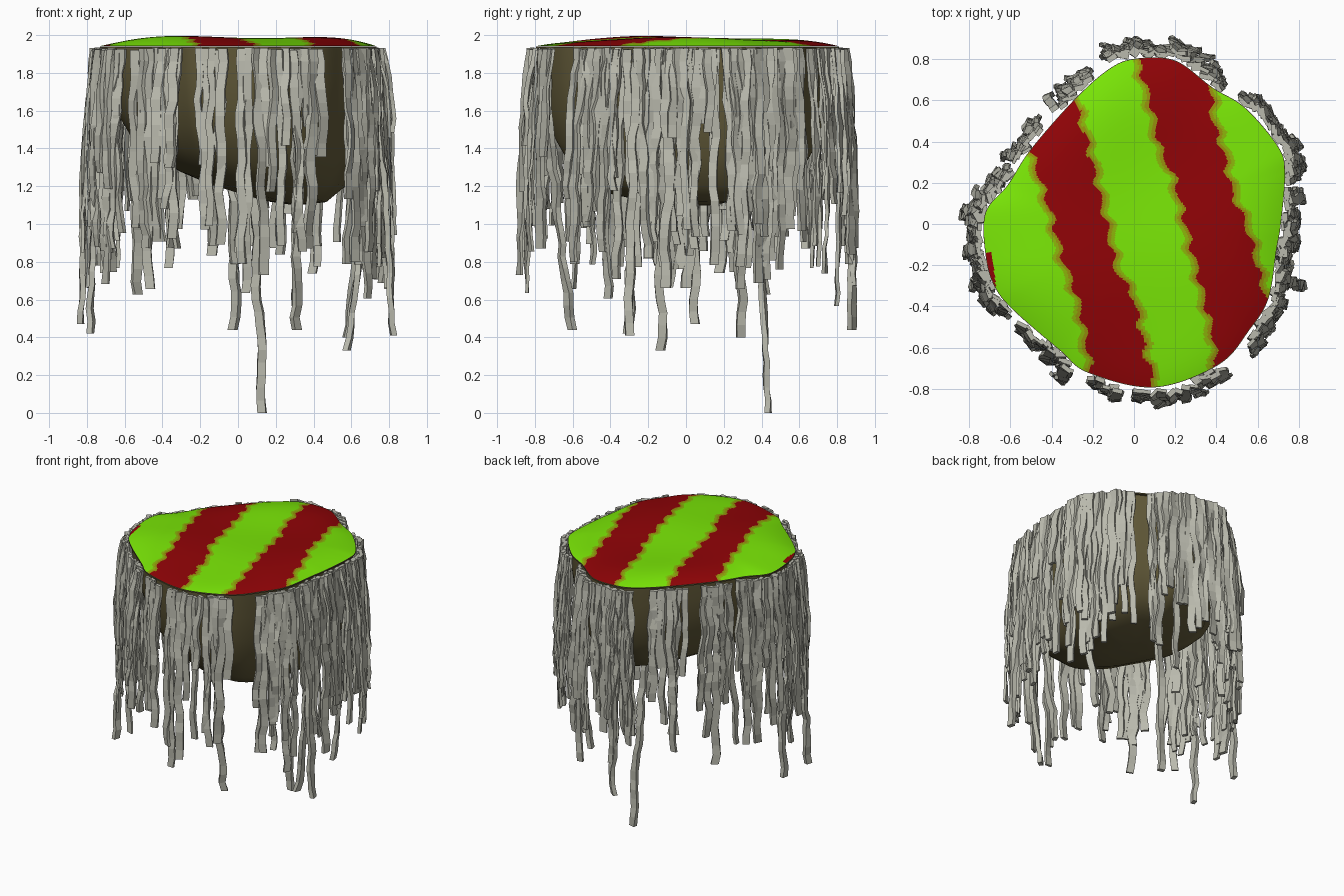
import bpy, bmesh, math, random
from mathutils import Vector

random.seed(11)
cube = bpy.data.objects.get("Cube")
if cube:
    bpy.data.objects.remove(cube, do_unlink=True)


def material(name, colour):
    m = bpy.data.materials.new(name)
    m.use_nodes = True
    m.diffuse_color = (*colour, 1)
    m.node_tree.nodes["Principled BSDF"].inputs["Base Color"].default_value = (*colour, 1)
    return m


GREEN = material("lime green", (0.2, 0.82, 0.002))
RED = material("deep red", (0.28, 0.001, 0.002))
LIME = material("yellow green", (0.26, 0.46, 0.003))
OLIVE = material("mustard", (0.31, 0.28, 0.004))
BARK = material("dark olive", (0.12, 0.1, 0.04))
GREY = material("pale grey", (0.49, 0.49, 0.42))


def finish(name, bm, mats, smooth=True):
    bmesh.ops.recalc_face_normals(bm, faces=bm.faces)
    mesh = bpy.data.meshes.new(name)
    bm.to_mesh(mesh)
    bm.free()
    for m in mats:
        mesh.materials.append(m)
    ob = bpy.data.objects.new(name, mesh)
    bpy.context.collection.objects.link(ob)
    if smooth:
        bpy.ops.object.select_all(action="DESELECT")
        ob.select_set(True)
        bpy.context.view_layer.objects.active = ob
        bpy.ops.object.shade_smooth_by_angle(angle=math.radians(50))
    return ob


def loft(bm, rings):
    """Bridge closed rings of points with quads."""
    loops = [[bm.verts.new(p) for p in ring] for ring in rings]
    n = len(loops[0])
    for a, b in zip(loops, loops[1:]):
        for i in range(n):
            j = (i + 1) % n
            bm.faces.new((a[i], a[j], b[j], b[i]))
    return loops


# Blobby outline shared by the lid, rim, body and fringe
KEYS = [Vector(p) for p in (
    (.71, 0), (.73, .24), (.70, .37), (.54, .56), (.38, .66), (.2, .79), (.01, .8),
    (-.12, .75), (-.29, .6), (-.5, .36), (-.61, .19), (-.72, .05), (-.715, -.17),
    (-.67, -.31), (-.58, -.42), (-.36, -.61), (-.22, -.72), (.1, -.79), (.41, -.68),
    (.56, -.51), (.65, -.36), (.69, -.12))]


def outline(u):
    """Smooth closed curve through the key points, u from zero to one."""
    f = (u % 1) * len(KEYS)
    i, t = int(f), f % 1
    a, b, c, d = (KEYS[(i + k) % len(KEYS)] for k in (-1, 0, 1, 2))
    return b + ((c - a) + ((2 * a - 5 * b + 4 * c - d) + (3 * (b - c) + d - a) * t) * t) * t / 2


OUT = [outline(i / 440) for i in range(440)]

# Striped lid: stripe borders run from front to back as (y, x) points
BORDERS = [
    [(-.75, -.2), (-.51, -.24), (-.36, -.27), (-.15, -.35), (.05, -.4), (.36, -.5), (.6, -.58)],
    [(-.8, .1), (-.61, .05), (-.36, 0), (-.22, -.09), (-.02, -.13), (.36, -.22), (.6, -.29), (.8, -.35)],
    [(-.7, .4), (-.56, .39), (-.31, .33), (.05, .24), (.22, .2), (.36, .13), (.56, .09), (.8, .02)],
    [(-.6, .72), (-.39, .65), (-.22, .6), (-.05, .56), (.17, .47), (.36, .43), (.5, .38), (.7, .37)]]


def border_x(points, y, k):
    y = min(max(y, points[0][0]), points[-1][0])
    for (y0, x0), (y1, x1) in zip(points, points[1:]):
        if y <= y1:
            x = x0 + (x1 - x0) * (y - y0) / (y1 - y0)
            return x + .014 * math.sin(y * 45 + k * 2) + .004 * math.sin(y * 83 + k)


def stripe(x, y):
    """Material slot: green, red, or the two blend bands beside the red."""
    if -.32 < y < -.14 and x < -.69 - .12 * (y + .14):
        return 1
    b = [border_x(p, y, k) for k, p in enumerate(BORDERS)]
    gap = min(max(b[0] - x, x - b[1]), max(b[2] - x, x - b[3]))
    return 1 if gap < 0 else 3 if gap < .018 else 2 if gap < .036 else 0


def lid_z(x, y, s):
    ripple = .008 * math.sin(6 * x + 4) + .006 * math.sin(7 * y - 2 * x + 3)
    return 1.942 + (1 - s ** 5) * (.044 + ripple)


bm = bmesh.new()
rings = [[(p.x * s, p.y * s, lid_z(p.x * s, p.y * s, s)) for p in OUT]
         for s in [k / 110 for k in range(110, 0, -1)]]
loops = loft(bm, rings)
bm.faces.new(loops[-1])
for f in bm.faces:
    c = f.calc_center_median()
    f.material_index = stripe(c.x, c.y)
finish("striped_lid", bm, [GREEN, RED, LIME, OLIVE])

# Thin dark rim under the lid
bm = bmesh.new()
loft(bm, [[(p.x * s, p.y * s, z) for p in OUT]
          for s, z in ((.97, 1.941), (1.004, 1.941), (1.004, 1.932), (.97, 1.932))])
finish("lid_rim", bm, [BARK])

# Bowl-shaped body, deeper towards one side
PROFILE = [(.98, 0), (.97, .2), (.94, .4), (.88, .6), (.78, .78), (.64, .9), (.42, .97), (.2, 1)]
bm = bmesh.new()
loops = loft(bm, [[(p.x * s, p.y * s, 1.935 - t * (.77 + .3 * p.x * s)) for p in OUT]
                  for s, t in PROFILE])
bm.faces.new(loops[-1])
finish("body", bm, [BARK])


# Fringe of crooked hanging strips
def add_strand(bm, top, end, width, depth):
    steps = max(4, int((top - end).length / .065))
    out = Vector((top.x, top.y, 0)).normalized()
    side = Vector((-out.y, out.x, 0))
    phase, twist = random.uniform(0, 6), random.uniform(-.45, .45)
    rate = random.uniform(.7, 1.5)
    rings = []
    for i in range(steps + 1):
        t = i / steps
        c = top.lerp(end, t)
        if i:
            c += side * (.008 * math.sin(i * rate + phase) + random.uniform(-.005, .005))
            c += out * (.018 * math.sin(math.pi * t) + random.uniform(-.006, .006))
        a = twist + .25 * math.sin(i * .6 + phase)
        u = (side * math.cos(a) + out * math.sin(a)) * width / 2
        v = (out * math.cos(a) - side * math.sin(a)) * depth / 2
        rings.append([c + u + v, c - u + v, c - u - v, c + u - v])
    loops = loft(bm, rings)
    bm.faces.new(loops[0])
    bm.faces.new(loops[-1])


GAPS = ((-52, 5), (-92, 2), (-109, 3), (-143, 3), (155, 3), (128, 4), (101, 3), (54, 4))
bm = bmesh.new()
COUNT = 220
for i in range(COUNT):
    u = (i + random.uniform(-.5, .5)) / COUNT
    p = outline(u)
    angle = math.degrees(math.atan2(p.y, p.x))
    if any(abs(angle - g) < half for g, half in GAPS):
        continue
    tangent = (outline(u + .004) - outline(u - .004)).normalized()
    normal = Vector((tangent.y, -tangent.x, 0))
    top = Vector((p.x, p.y, random.uniform(1.922, 1.934))) + normal * random.uniform(.012, .045)
    low = random.triangular(.5, 1.55, .95)
    drop = top.z - low
    end = top + normal * random.uniform(.01, .07) - Vector((0, 0, drop))
    end += Vector((*tangent, 0)) * drop * random.uniform(-.05, .05)
    add_strand(bm, top, end, random.uniform(.036, .056), random.uniform(.012, .026))

# The longest strands, including one hung from under the body
for top, end in (((.08, .35, 1.2), (.13, .43, 0)), ((.73, -.14, 1.93), (.58, -.13, .33)),
                 ((.7, -.26, 1.93), (.82, -.3, .41)), ((-.7, -.25, 1.93), (-.78, -.3, .42)),
                 ((.0, .83, 1.93), (-.02, .88, .44)), ((-.74, .03, 1.93), (-.83, .05, .47)),
                 ((.3, -.75, 1.93), (.31, -.6, .44)), ((.74, .22, 1.93), (.57, .3, .4))):
    add_strand(bm, Vector(top), Vector(end), .045, .03)
finish("fringe_strands", bm, [GREY], smooth=False)
